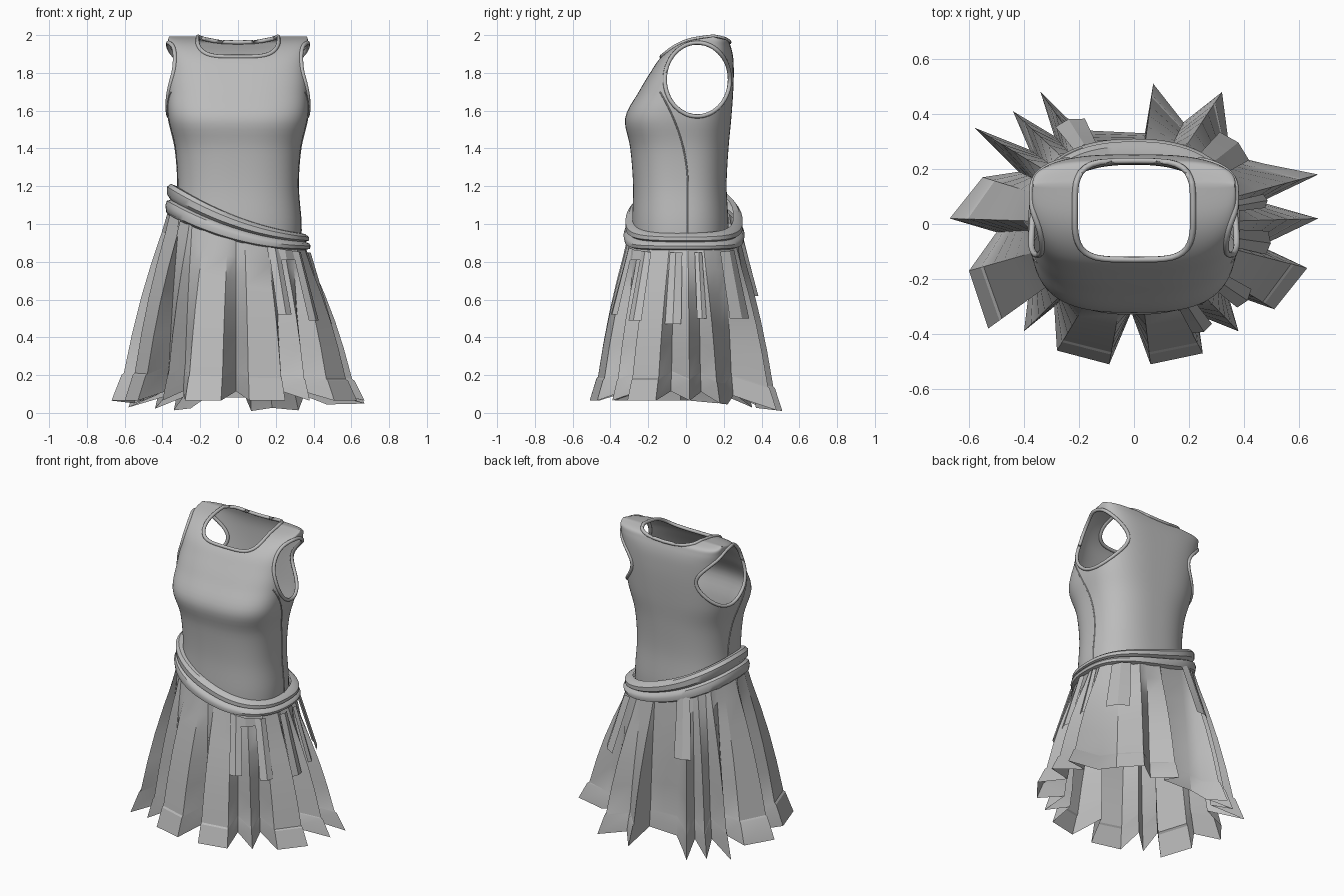
import bpy, bmesh
from math import cos, sin, pi, radians, hypot, atan2

if "Cube" in bpy.data.objects:
    bpy.data.objects.remove(bpy.data.objects["Cube"])

cloth = bpy.data.materials.new("grey cloth")
cloth.use_nodes = True
cloth.diffuse_color = (0.5, 0.5, 0.5, 1)
cloth.node_tree.nodes["Principled BSDF"].inputs["Base Color"].default_value = cloth.diffuse_color


def add_object(name, data):
    obj = bpy.data.objects.new(name, data)
    data.materials.append(cloth)
    bpy.context.collection.objects.link(obj)
    return obj


def finish(name, bm, angle=35):
    mesh = bpy.data.meshes.new(name)
    bm.to_mesh(mesh)
    bm.free()
    obj = add_object(name, mesh)
    bpy.ops.object.select_all(action='DESELECT')
    obj.select_set(True)
    bpy.context.view_layer.objects.active = obj
    bpy.ops.object.shade_smooth_by_angle(angle=radians(angle))
    return obj


def loft(rows, cyclic=True):
    bm = bmesh.new()
    grid = [[bm.verts.new(p) for p in row] for row in rows]
    n = len(grid[0])
    for low, high in zip(grid, grid[1:]):
        for i in range(n if cyclic else n - 1):
            j = (i + 1) % n
            bm.faces.new((low[i], low[j], high[j], high[i]))
    return bm


def tube(name, points, radius, cyclic):
    curve = bpy.data.curves.new(name, 'CURVE')
    curve.dimensions = '3D'
    curve.bevel_depth = radius
    curve.bevel_resolution = 2
    spline = curve.splines.new('POLY')
    spline.points.add(len(points) - 1)
    for target, p in zip(spline.points, points):
        target.co = (*p, 1)
    spline.use_cyclic_u = cyclic
    return add_object(name, curve)


# Bodice cross-sections: height, half width, front, back, squareness
SECTIONS = [
    (.85, .33, -.28, .22, 2.4), (1.0, .335, -.285, .225, 2.4),
    (1.2, .32, -.28, .215, 2.5), (1.4, .332, -.295, .225, 2.6),
    (1.56, .368, -.322, .24, 2.9), (1.7, .375, -.25, .25, 3),
    (1.8, .372, -.19, .253, 3.2), (1.88, .37, -.135, .25, 3.5),
    (1.94, .37, -.06, .237, 4), (1.975, .37, .025, .217, 4),
    (1.993, .365, .145, .145, 4)]


def blend(a, b, c, d, t):
    return tuple(q + t / 2 * (r - p + t * (2 * p - 5 * q + 4 * r - s + t * (3 * (q - r) + s - p)))
                 for p, q, r, s in zip(a, b, c, d))


def smooth_sections(steps):
    last = len(SECTIONS) - 1
    out = []
    for i in range(last):
        keys = [SECTIONS[max(0, min(last, i + k))] for k in (-1, 0, 1, 2)]
        out += [blend(*keys, s / steps) for s in range(steps)]
    return out + [SECTIONS[-1]]


def section_ring(section, count=112):
    z, w, front, back, n = section
    ring = []
    for i in range(count):
        c, s = cos(2 * pi * i / count), sin(2 * pi * i / count)
        x = w * abs(c) ** (2 / n) * (1 if c > 0 else -1)
        y = (back - front) / 2 * abs(s) ** (2 / n) * (1 if s > 0 else -1)
        ring.append((x, (front + back) / 2 + y, z))
    return ring


def cut_hole(bm, inside):
    # Split edges and faces along the outline, then drop the faces within
    fresh = set()
    for e in list(bm.edges):
        a, b = (inside(v.co) for v in e.verts)
        if a * b < 0:
            fresh.add(bmesh.utils.edge_split(e, e.verts[0], a / (a - b))[1])
    for f in list(bm.faces):
        hits = [v for v in f.verts if v in fresh]
        if len(hits) == 2:
            bmesh.utils.face_split(f, hits[0], hits[1])
    gone = [f for f in bm.faces if inside(f.calc_center_median()) < 0]
    bmesh.ops.delete(bm, geom=gone, context='FACES')


def armhole(p):
    return hypot((p.y - .06) / .172, (p.z - 1.765) / .195) - 1


def neckline(p):
    if p.z < 1.8:
        return 1
    return (abs(p.x) / .215) ** 4 + (abs(p.y - .05) / .18) ** 4 - 1


def open_loops(bm):
    links = {}
    for e in bm.edges:
        if e.is_boundary:
            a, b = e.verts
            links.setdefault(a, []).append(b)
            links.setdefault(b, []).append(a)
    while links:
        v = next(iter(links))
        loop = []
        while v is not None:
            loop.append(v.co.copy())
            near = links.pop(v)
            v = next((w for w in near if w in links), None)
        yield loop


bm = loft([section_ring(s) for s in smooth_sections(5)])
bmesh.ops.remove_doubles(bm, verts=bm.verts, dist=.0005)
cut_hole(bm, armhole)
cut_hole(bm, neckline)
bmesh.ops.recalc_face_normals(bm, faces=bm.faces)
trims = [l for l in open_loops(bm) if len(l) > 12 and min(p.z for p in l) > 1.2]
finish("bodice", bm, 50)

# Piping around the neck and arm openings
for loop in trims:
    x = sum(p.x for p in loop) / len(loop)
    name = "neck_trim" if abs(x) < .1 else "left_arm_trim" if x > 0 else "right_arm_trim"
    tube(name, loop, .011, True)

# Side seams lying on the bodice
for side, name in ((1, "left_seam"), (-1, "right_seam")):
    path = []
    for z, w, front, back, n in smooth_sections(5):
        if .92 < z < 1.72:
            y = .01 - .16 * max(0, (z - 1.2) / .52) ** 2
            k = abs(y - (front + back) / 2) / ((back - front) / 2)
            path.append((side * w * (1 - k ** n) ** (1 / n), y, z))
    tube(name, path, .004, False)


def waist(angle, grow=0):
    # Point of the waist outline in a given direction
    c, s = cos(angle), sin(angle)
    depth = .27 if s > 0 else .29
    r = ((abs(c) / .345) ** 2.5 + (abs(s) / depth) ** 2.5) ** (-1 / 2.5) + grow
    return r * c, r * s


def belt_height(x):
    return .99 - .33 * x + .35 * x * x


# Slanted belt with two rolls
PROFILE = [(-.02, .05), (.012, .045), (.03, .025), (.03, -.005), (.012, -.018),
           (.032, -.03), (.04, -.05), (.035, -.075), (.005, -.088)]
rows = []
for out, drop in PROFILE:
    row = []
    for i in range(72):
        x, y = waist(2 * pi * i / 72, out)
        row.append((x, y, belt_height(x) + drop * (1 - x)))
    rows.append(row)
finish("belt", loft(rows[::-1]), 40)

# Pleated skirt: hem outline, counter-clockwise from the front
HEM = [(-.01, -.32), (.06, -.51), (.25, -.47), (.23, -.33), (.38, -.39),
       (.34, -.25), (.51, -.31), (.63, -.16), (.46, -.08), (.67, .02),
       (.46, .08), (.67, .18), (.47, .22), (.35, .25), (.32, .48),
       (.18, .37), (.07, .51), (.04, .33), (-.17, .34), (-.25, .39), (-.34, .48),
       (-.29, .32), (-.44, .41), (-.38, .27), (-.58, .35), (-.42, .19),
       (-.55, .17), (-.67, .02), (-.5, -.03), (-.6, -.17), (-.53, -.38),
       (-.38, -.23), (-.4, -.39), (-.29, -.3), (-.28, -.46), (-.09, -.51)]
FLARE = [(1, 0), (.85, .15), (.7, .32), (.52, .5), (.34, .65), (.14, .79), (.13, .83), (0, 1)]
rows = []
for up, flare in FLARE:
    row = []
    for x, y in HEM:
        tx, ty = waist(atan2(y, x), .012)
        top = belt_height(tx) - .04
        bottom = .065 - .12 * max(0, y - .05) + .05 * (hypot(x, y) < .5 and abs(y) < .36)
        row.append((tx + (x - tx) * flare, ty + (y - ty) * flare, bottom + (top - bottom) * up))
    rows.append(row)
finish("pleated_skirt", loft(rows[::-1]), 25)


# Cloth tabs hanging from the belt
def tab(name, degrees, spread, bottom, lean=.3):
    rows = []
    for step in range(4):
        row = []
        for k in (-1, 0, 1):
            a = radians(degrees + k * spread)
            x, y = waist(a)
            top = belt_height(x) - .07
            z = top + (bottom - top) * step / 3
            out = .03 + lean * (top - z) + .012 * (k == 0)
            row.append((*waist(a, out), z))
        rows.append(row)
    finish(name, loft(rows[::-1], False), 25)


tab("buckle_tab", -48, 15, .81, .2)
tab("front_tie", -57, 5, .52)
tab("front_side_tie", -34, 5, .49)
tab("left_tie", -8, 5, .47)
tab("left_back_tie", 10, 3, .5)
tab("back_hip_panel", 38, 9, .5)
tab("back_right_tie", 122, 7, .62)
